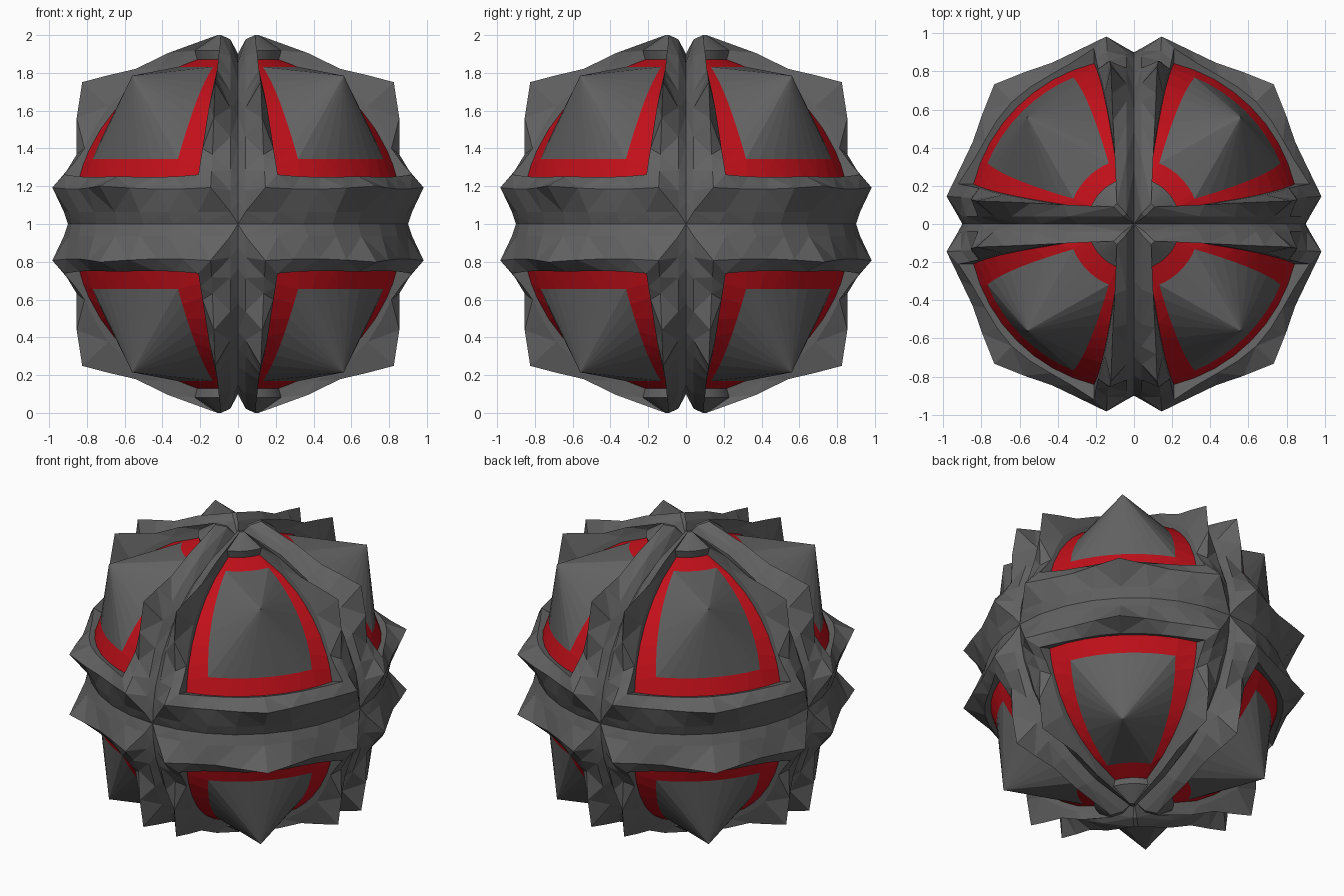
import bpy, bmesh
from math import sin, cos, asin, radians, pi, sqrt
from mathutils import Vector

if "Cube" in bpy.data.objects:
    bpy.data.objects.remove(bpy.data.objects["Cube"])

N = 8
EVEN = [i / N for i in range(N + 1)]
WARP = [0, .085, .17, .31, .437, .53, .634, .79, 1]   # heights of the ridge peaks and dips


def loop(e0, e1, d0, d1, equator, meridian, top, frac=WARP):
    """Closed ring of points around one octant: equator, meridian, pole arc, meridian.
    e = elevation, d = distance from the vertical dividing planes, lists = radii."""
    def arc(elev, radii, d):
        pts = []
        for i, r in enumerate(radii):
            h, z = r * cos(radians(elev)), r * sin(radians(elev))
            a0 = asin(min(d / h, .705)) if h > 1e-4 else 0
            a = a0 + (pi / 2 - 2 * a0) * i / N
            pts.append(Vector((h * cos(a), h * sin(a), z)))
        return pts
    side = []
    for t, r in zip(frac, meridian):
        e = radians(e0 + (e1 - e0) * t)
        d, h = d0 + (d1 - d0) * t, r * cos(e)
        side.append(Vector((sqrt(max(h * h - d * d, 0)), d, r * sin(e))))
    other = [Vector((p.y, p.x, p.z)) for p in side]
    return arc(e0, equator, d0) + other[1:-1] + arc(e1, top, d1)[::-1] + side[-2:0:-1]


def flat(r):
    return [r] * (N + 1)


def mirrored(half):
    return half + half[-2::-1]


def build(name, loops, color, apex=None):
    bm = bmesh.new()
    rings = [[bm.verts.new(p) for p in lp] for lp in loops]
    n = len(rings[0])
    for a, b in zip(rings, rings[1:]):
        for i in range(n):
            j = (i + 1) % n
            bm.faces.new((a[i], a[j], b[j], b[i]))
    if apex:
        tip = bm.verts.new(apex)
        for i in range(n):
            bm.faces.new((rings[-1][i], rings[-1][(i + 1) % n], tip))
    bmesh.ops.remove_doubles(bm, verts=bm.verts, dist=1e-4)
    bmesh.ops.triangulate(bm, faces=bm.faces)
    me = bpy.data.meshes.new(name)
    bm.to_mesh(me)
    bm.free()
    ob = bpy.data.objects.new(name, me)
    bpy.context.collection.objects.link(ob)
    ob.location.z = 1
    # one octant mirrored to all eight
    m = ob.modifiers.new("octants", 'MIRROR')
    m.use_axis = (True, True, True)
    m.merge_threshold = .0005
    mat = bpy.data.materials.new(name)
    mat.diffuse_color = color
    mat.use_nodes = True
    mat.node_tree.nodes["Principled BSDF"].inputs["Base Color"].default_value = mat.diffuse_color
    me.materials.append(mat)


# rings from the dividing grooves inward to the panel
groove = loop(0, 90, 0, 0, flat(.9), flat(.9), flat(.9))
lip = loop(4, 86, .04, .04, flat(.925),
           [.925, .925, .925, .94, .96, .95, .945, .955, .98], flat(.98))
ridge = loop(11, 82, .145, .09, mirrored([1.012, .975, .966, 1.0, 1.055]),
             [1.012, .96, .94, 1.03, 1.122, 1.05, .99, .983, 1.01], flat(1.01))
rim = loop(15.5, 75.2, .21, .08, mirrored([.98, .94, .93, .935, .94]),
           [.98, .945, .925, .93, .94, .935, .93, .935, .95], flat(.95))
trim_outer = loop(15.5, 75.2, .21, .08, flat(.9), flat(.9), flat(.9))
trim_inner = loop(22.5, 67.5, .318, .132, flat(.9), flat(.9), flat(.9), EVEN)

GREY = (.12, .12, .12, 1)
# raised jagged frame, red trim, pointed panels
build("jagged_frame", [groove, lip, ridge, rim, trim_outer], GREY)
build("red_trim", [trim_outer, trim_inner], (.54, .005, .01, 1))
build("spiked_panel", [trim_inner], GREY, apex=(.56, .56, .785))
